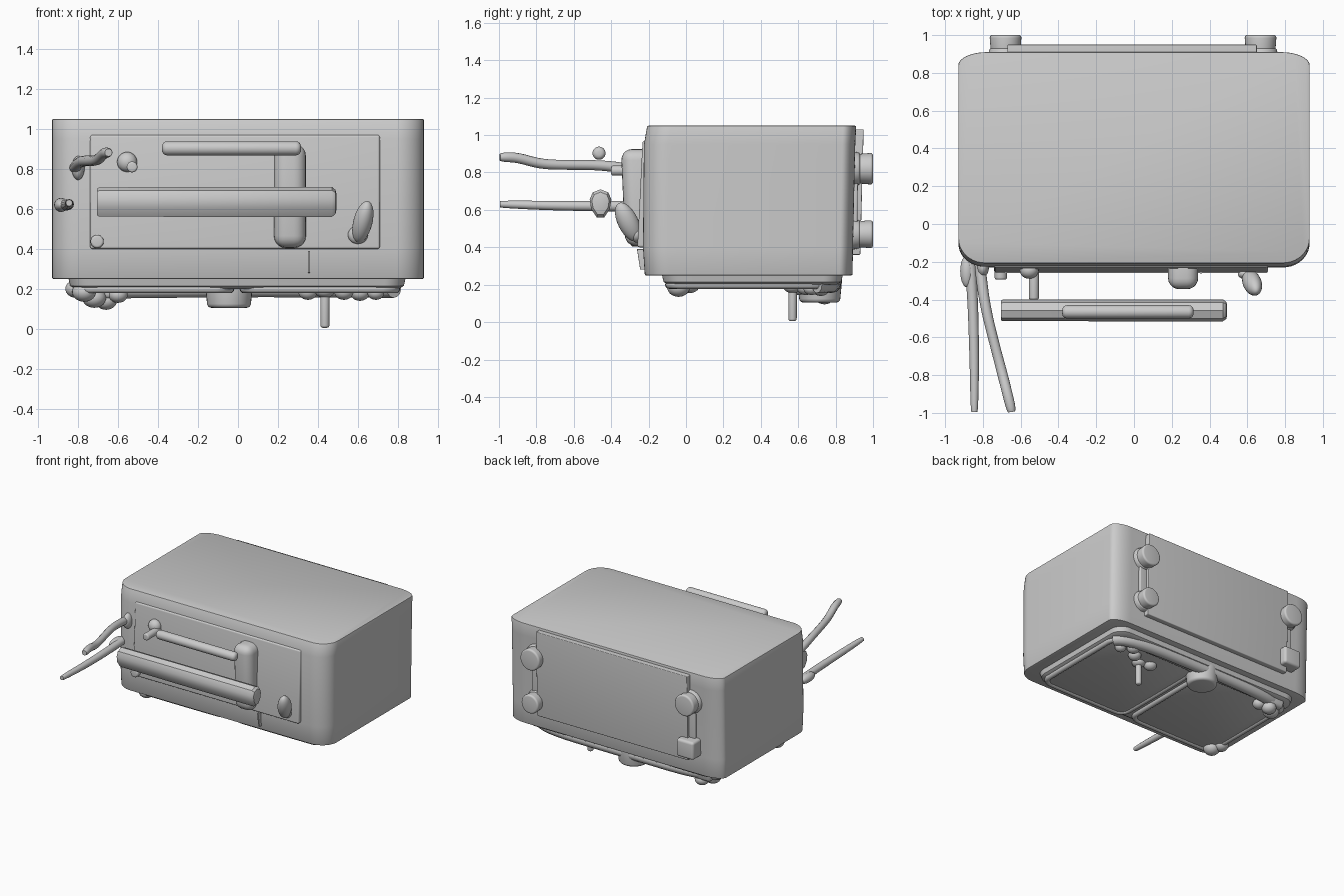
import bpy, bmesh, math
from mathutils import Vector

if "Cube" in bpy.data.objects:
    bpy.data.objects.remove(bpy.data.objects["Cube"])


def finish(ob, bevel=0.0, seg=4, angle=35):
    bpy.ops.object.select_all(action='DESELECT')
    ob.select_set(True)
    bpy.context.view_layer.objects.active = ob
    if bevel:
        m = ob.modifiers.new("bevel", 'BEVEL')
        m.width, m.segments, m.limit_method = bevel, seg, 'ANGLE'
        m.angle_limit = math.radians(40)
        bpy.ops.object.modifier_apply(modifier=m.name)
    bpy.ops.object.shade_smooth_by_angle(angle=math.radians(angle))
    return ob


def from_bmesh(name, bm):
    bmesh.ops.recalc_face_normals(bm, faces=bm.faces)
    me = bpy.data.meshes.new(name)
    bm.to_mesh(me)
    bm.free()
    ob = bpy.data.objects.new(name, me)
    bpy.context.collection.objects.link(ob)
    return ob


def loft(name, rings, bevel=0.0, seg=4):
    """Skin a stack of equal-length rings and cap both ends."""
    bm = bmesh.new()
    vs = [[bm.verts.new(p) for p in r] for r in rings]
    n = len(vs[0])
    for a, b in zip(vs, vs[1:]):
        for i in range(n):
            j = (i + 1) % n
            bm.faces.new((a[i], a[j], b[j], b[i]))
    bm.faces.new(vs[0])
    bm.faces.new(vs[-1])
    return finish(from_bmesh(name, bm), bevel, seg)


def plan(x0, x1, y0, y1, front, back, n=10):
    """Rounded rectangle; front and back are (rx, ry) corner radii."""
    pts = []
    for k, (cx, cy, r) in enumerate([(x1, y1, back), (x0, y1, back), (x0, y0, front), (x1, y0, front)]):
        cx += -r[0] if cx == x1 else r[0]
        cy += -r[1] if cy == y1 else r[1]
        for i in range(n + 1):
            a = math.pi / 2 * (k + i / n)
            pts.append((cx + r[0] * math.cos(a), cy + r[1] * math.sin(a)))
    return pts


def at_z(pts, z):
    return [(x, y, z) for x, y in pts]


def block(name, x, z, y_base, y_low, y_high, bevel):
    """Box on the front or back wall; its face may tilt from y_low to y_high."""
    rings = [[(x[0], y_base, zz), (x[1], y_base, zz), (x[1], yy, zz), (x[0], yy, zz)]
             for zz, yy in ((z[0], y_low), (z[1], y_high))]
    return loft(name, rings, bevel, 5)


def rod(name, p0, p1, r, r2=None, bevel=0.0):
    p0, p1 = Vector(p0), Vector(p1)
    d = p1 - p0
    bpy.ops.mesh.primitive_cone_add(vertices=32, radius1=r, radius2=r if r2 is None else r2, depth=d.length,
                                    location=(p0 + p1) / 2, rotation=d.to_track_quat('Z', 'Y').to_euler())
    ob = bpy.context.object
    ob.name = name
    return finish(ob, bevel, 4)


def blob(name, loc, size, rot=(0, 0, 0)):
    bpy.ops.mesh.primitive_uv_sphere_add(segments=24, ring_count=14, radius=1, location=loc, rotation=rot)
    ob = bpy.context.object
    ob.name, ob.scale = name, size
    return finish(ob, angle=60)


def tube(name, pts, r, cyclic=False):
    """pts hold x, y, z and a radius factor."""
    cu = bpy.data.curves.new(name, 'CURVE')
    cu.dimensions, cu.bevel_depth, cu.bevel_resolution, cu.use_fill_caps = '3D', r, 4, True
    s = cu.splines.new('NURBS')
    s.points.add(len(pts) - 1)
    for p, q in zip(s.points, pts):
        p.co, p.radius = (q[0], q[1], q[2], 1), q[3]
    s.order_u, s.use_endpoint_u, s.use_cyclic_u, s.resolution_u = 3, True, cyclic, 5
    ob = bpy.data.objects.new(name, cu)
    bpy.context.collection.objects.link(ob)
    bpy.ops.object.select_all(action='DESELECT')
    ob.select_set(True)
    bpy.context.view_layer.objects.active = ob
    bpy.ops.object.convert(target='MESH')
    return finish(bpy.context.object, angle=50)


# Main housing
loft("housing", [at_z(plan(-.93, .93, y0, y1, (.14, .13), (.15, .07)), z)
                 for z, y0, y1 in ((.25, -.22, .89), (.40, -.23, .893), (.95, -.225, .905), (1.05, -.207, .91))], .006, 2)

# Front door, bottom crack and post
block("door", (-.74, .71), (.40, .97), -.15, -.26, -.232, .012)
block("door_catch", (.35, .36), (.28, .39), -.2, -.245, -.262, .002)
block("door_post", (.18, .34), (.405, .925), -.15, -.325, -.348, .06)

# Handle with drop-shaped section, and thin rail above it
section = [(-.02, -.075), (.02, -.075), (.05, -.03), (.058, .02), (.042, .058), (0, .075),
           (-.042, .058), (-.058, .02), (-.05, -.03)]
loft("handle_bar", [[(x, -.457 + a * k, .635 + b * k) for a, b in section]
                    for x, k in ((-.705, .9), (-.695, .97), (-.2, 1), (.47, 1), (.488, .8), (.493, .5))])
rod("thin_rail", (-.38, -.465, .903), (.315, -.465, .903), .035, bevel=.025)

# Front pegs and drop-shaped knob
rod("upper_peg", (-.53, -.40, .81), (-.53, -.2, .81), .027, bevel=.01)
blob("upper_peg_base", (-.555, -.245, .835), (.05, .045, .05))
rod("lower_peg", (-.705, -.295, .437), (-.705, -.2, .437), .033, bevel=.012)
blob("door_knob", (.625, -.31, .535), (.048, .055, .115), (math.radians(25), math.radians(14), 0))
blob("door_knob_foot", (.60, -.265, .47), (.05, .03, .045))

# Side levers at the front left corner
tube("straight_lever", [(-.87, -.17, .62, 1.1), (-.855, -.35, .62, 1.05), (-.845, -.7, .622, .95),
                        (-.845, -.98, .63, .75), (-.845, -.995, .63, .6)], .027)
blob("straight_lever_base", (-.885, -.25, .62), (.035, .085, .035))
tube("curved_lever", [(-.82, -.17, .80, 1), (-.81, -.28, .815, 1.1), (-.785, -.45, .84, 1), (-.735, -.65, .84, .95),
                      (-.70, -.78, .845, 1), (-.67, -.9, .88, 1), (-.65, -.98, .882, .95), (-.648, -.995, .882, .7)], .027)
blob("curved_lever_base", (-.80, -.23, .805), (.032, .05, .06))

# Rear panel with four stand-offs, the lower left one square
block("rear_panel", (-.67, .65), (.36, 1.03), .85, .932, .95, .006)
for x in (-.68, .67):
    for z in (.82, .47):
        if x < 0 and z < .5:
            block("square_standoff", (x - .075, x + .075), (z - .07, z + .07), .85, .99, .99, .02)
        else:
            r = .085 if z > .5 else .075
            rod("round_standoff", (x, .87, z), (x, 1.0, z), r * .88, r, .015)
            rod("standoff_flange", (x, .87, z), (x, .93, z), r * 1.15, r, .01)
    block("standoff_strip", (x - .04, x + .04), (.45, .84), .85, .915, .92, .008)

# Underside tray with two framed plates
c = (.1, .1)
loft("base_tray", [at_z(plan(-.85 + d, .84 - d, -.13 + d, .84 - d, c, c), z)
                   for z, d in ((.20, .035), (.215, .01), (.26, 0))])
for x0, x1 in ((-.80, -.04), (.03, .79)):
    r = plan(x0, x1, -.09, .74, (.08, .08), (.08, .08), 4)
    loft("base_plate", [at_z(r, .188), at_z(r, .24)], .006, 2)
    tube("plate_frame", [(x, y, .2, 1) for x, y in r], .022, True)
tube("rear_ridge", [(-.78, .70, .20, 1), (-.72, .78, .195, 1), (0, .79, .2, .9), (.72, .78, .20, 1), (.78, .70, .2, 1)], .045)

# Round foot, long peg and small feet
rod("round_foot", (-.045, .715, .25), (-.045, .715, .105), .122, .108, .02)
rod("long_peg", (.435, .57, .25), (.435, .57, .005), .024, .022, .012)
blob("long_peg_base", (.435, .57, .19), (.05, .05, .035))
for x, y, z, s in ((.35, .60, .185, .04), (.53, .64, .185, .04), (.69, .67, .18, .035), (.61, .72, .18, .04),
                   (-.66, .74, .14, .045), (-.72, .69, .155, .05), (-.60, .70, .17, .04),
                   (-.77, -.04, .185, .05), (-.81, .02, .20, .045)):
    blob("small_foot", (x, y, z), (s * 1.2, s * 1.2, s))
block("rear_foot_arm", (-.76, -.62), (.15, .24), .68, .79, .81, .025)
